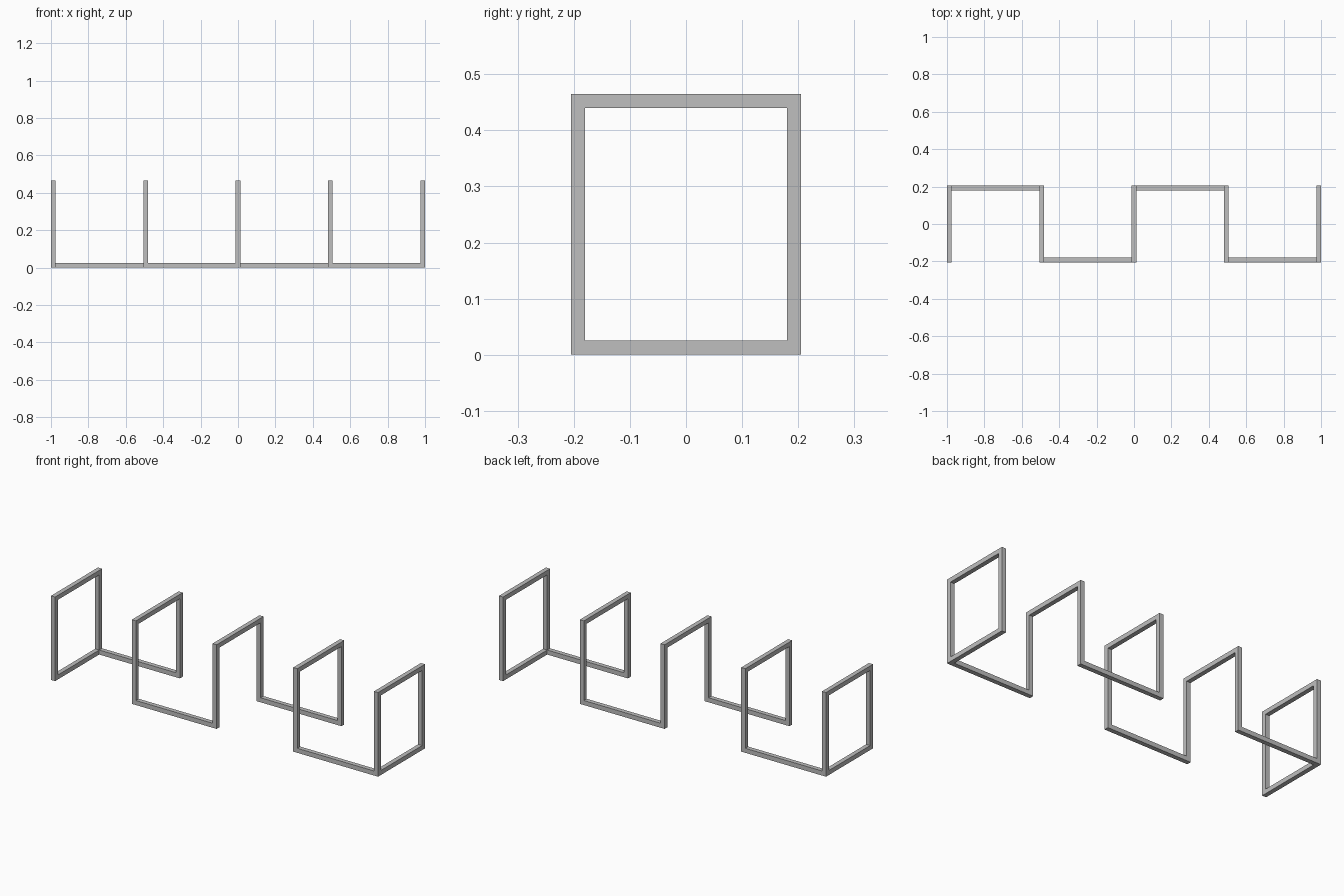
import bpy
import bmesh
from mathutils import Vector

cube = bpy.data.objects.get("Cube")
if cube:
    bpy.data.objects.remove(cube)

BAR = 0.025          # square bar thickness
HEIGHT = 0.465
HALF_DEPTH = 0.205
HALF_LENGTH = 1.0
FRAMES = 5

grey = bpy.data.materials.new("grey_metal")
grey.use_nodes = True
grey.diffuse_color = (0.52, 0.52, 0.52, 1)
grey.node_tree.nodes["Principled BSDF"].inputs["Base Color"].default_value = grey.diffuse_color


def bar(name, low, high):
    """Square bar filling the box between two corners."""
    low, high = Vector(low), Vector(high)
    bm = bmesh.new()
    bmesh.ops.create_cube(bm, size=1)
    for v in bm.verts:
        v.co = (low + high) / 2 + v.co * (high - low)
    mesh = bpy.data.meshes.new(name)
    bm.to_mesh(mesh)
    bm.free()
    mesh.materials.append(grey)
    obj = bpy.data.objects.new(name, mesh)
    bpy.context.collection.objects.link(obj)


spacing = (2 * HALF_LENGTH - BAR) / (FRAMES - 1)
inner = HALF_DEPTH - BAR

for i in range(FRAMES):
    x0 = -HALF_LENGTH + i * spacing
    x1 = x0 + BAR

    # Upright posts and top rail of each arch
    bar(f"front_post_{i}", (x0, -HALF_DEPTH, 0), (x1, -inner, HEIGHT))
    bar(f"back_post_{i}", (x0, inner, 0), (x1, HALF_DEPTH, HEIGHT))
    bar(f"top_rail_{i}", (x0, -inner, HEIGHT - BAR), (x1, inner, HEIGHT))

    # The end frames are closed at the floor
    if i in (0, FRAMES - 1):
        bar(f"bottom_rail_{i}", (x0, -inner, 0), (x1, inner, BAR))

    # Floor rails alternate between back and front
    if i < FRAMES - 1:
        y0 = inner if i % 2 == 0 else -HALF_DEPTH
        bar(f"floor_rail_{i}", (x1, y0, 0), (x0 + spacing, y0 + BAR, BAR))
